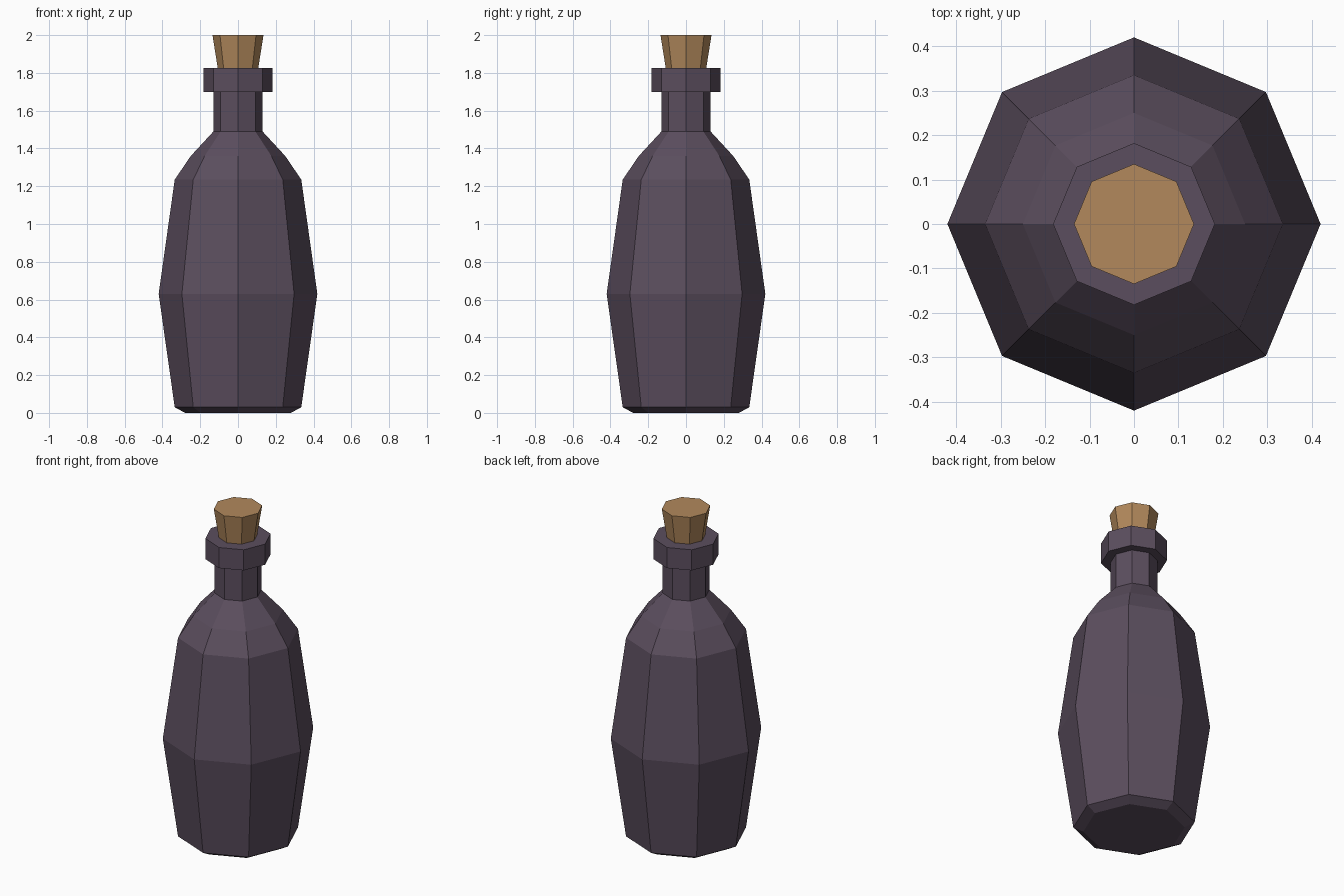
import bpy, bmesh, math

if "Cube" in bpy.data.objects:
    bpy.data.objects.remove(bpy.data.objects["Cube"])

SIDES = 8


def material(name, rgb):
    m = bpy.data.materials.new(name)
    m.diffuse_color = (*rgb, 1.0)
    m.use_nodes = True
    m.node_tree.nodes["Principled BSDF"].inputs["Base Color"].default_value = m.diffuse_color
    return m


def lathe(name, profile, mat):
    """Spin an (r, z) profile into a closed eight-sided solid with flat faces."""
    bm = bmesh.new()
    rings = []
    for r, z in profile:
        angles = [2 * math.pi * i / SIDES for i in range(SIDES)]
        rings.append([bm.verts.new((r * math.cos(a), r * math.sin(a), z)) for a in angles])
    for low, high in zip(rings, rings[1:]):
        for i in range(SIDES):
            j = (i + 1) % SIDES
            bm.faces.new((low[i], low[j], high[j], high[i]))
    bm.faces.new(rings[0][::-1])
    bm.faces.new(rings[-1])
    bmesh.ops.recalc_face_normals(bm, faces=bm.faces)
    mesh = bpy.data.meshes.new(name)
    bm.to_mesh(mesh)
    bm.free()
    mesh.materials.append(mat)
    obj = bpy.data.objects.new(name, mesh)
    bpy.context.collection.objects.link(obj)
    return obj


glass = material("dark purple glass", (0.105, 0.076, 0.112))
cork = material("cork brown", (0.445, 0.250, 0.107))

# Bottle: bevelled foot, bulging body, shoulder, neck and stepped lip
lathe("bottle", [
    (0.28, 0.0), (0.335, 0.03), (0.42, 0.63), (0.335, 1.235),
    (0.25, 1.36), (0.13, 1.49), (0.13, 1.70),
    (0.182, 1.70), (0.182, 1.825),
], glass)

# Tapered stopper, sunk a little into the lip
lathe("cork_stopper", [(0.10, 1.78), (0.135, 2.0)], cork)
